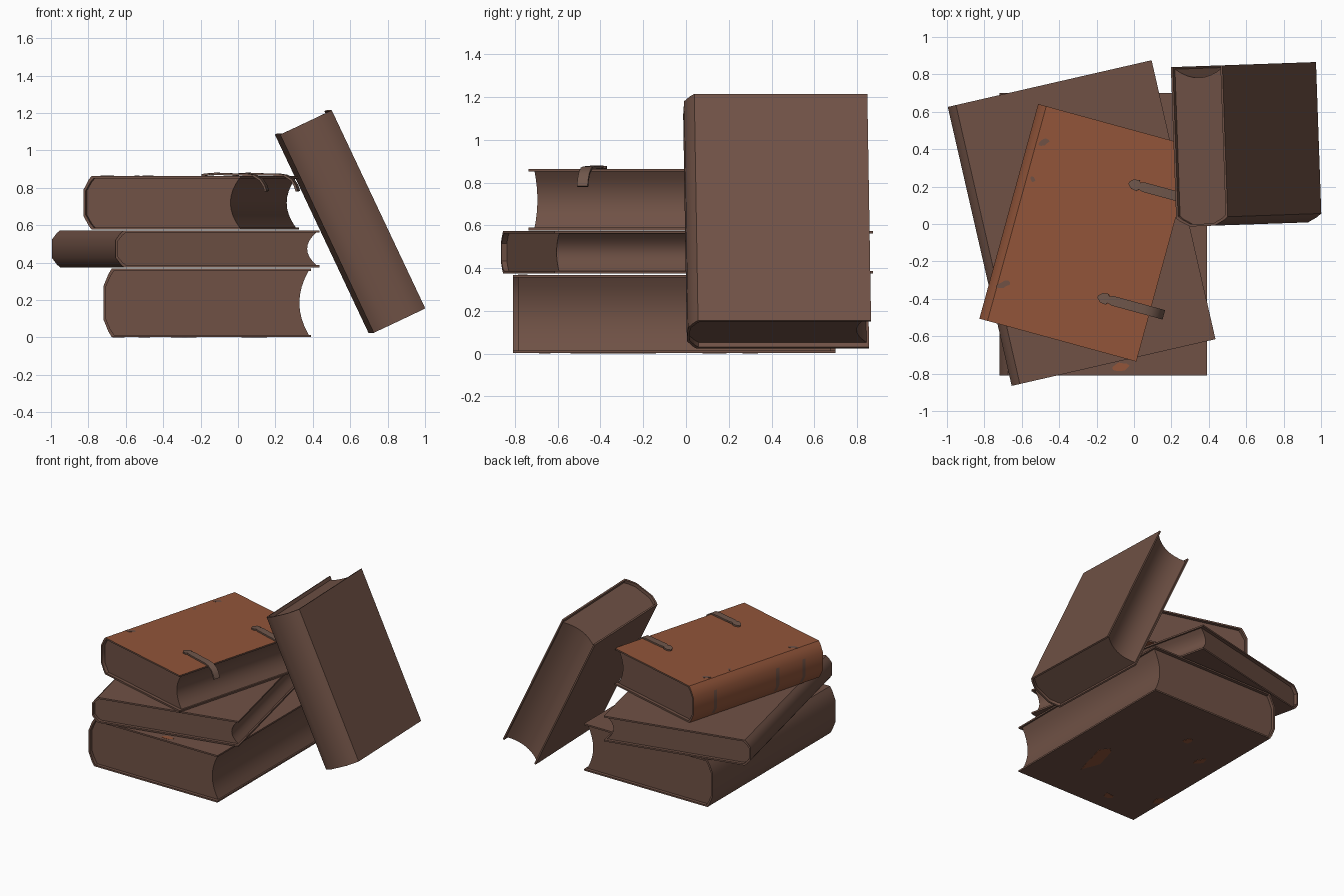
import bpy, bmesh, math, random
from mathutils import Matrix, Vector

if "Cube" in bpy.data.objects:
    bpy.data.objects.remove(bpy.data.objects["Cube"])

random.seed(4)


def material(name, rgb):
    m = bpy.data.materials.new(name)
    m.diffuse_color = (*rgb, 1)
    m.use_nodes = True
    m.node_tree.nodes["Principled BSDF"].inputs["Base Color"].default_value = m.diffuse_color
    return m


BROWN = material("dark brown", (0.160, 0.083, 0.060))
ORANGE = material("russet leather", (0.287, 0.091, 0.042))
STRAP = material("strap brown", (0.160, 0.094, 0.070))


def finish(name, bm, mats, matrix=None, smooth=True):
    bmesh.ops.recalc_face_normals(bm, faces=bm.faces)
    me = bpy.data.meshes.new(name)
    bm.to_mesh(me)
    bm.free()
    for m in mats:
        me.materials.append(m)
    ob = bpy.data.objects.new(name, me)
    bpy.context.collection.objects.link(ob)
    if matrix:
        ob.matrix_world = matrix
    if smooth:
        bpy.ops.object.select_all(action='DESELECT')
        ob.select_set(True)
        bpy.context.view_layer.objects.active = ob
        bpy.ops.object.shade_smooth_by_angle(angle=math.radians(40))
    return ob


def rings(bm, profile, stations):
    """Sweep a closed (x, z) profile along the y stations, return rings and side faces."""
    rs = [[bm.verts.new((x, y, z)) for x, z in profile] for y in stations]
    n, sides = len(profile), []
    for k in range(len(rs) - 1):
        for i in range(n):
            j = (i + 1) % n
            sides.append((k, i, bm.faces.new((rs[k][i], rs[k][j], rs[k + 1][j], rs[k + 1][i]))))
    return rs, sides


def book(name, w, length, t, matrix, outside=BROWN, bands=()):
    """Book lying flat, centred: spine at -x, fore edge at +x, length along y."""
    d, board, lip = 0.045, 0.012, 0.025
    h = t / 2
    spine = [(d, -1), (d * .6, -.84), (0, -.48), (0, .48), (d * .6, .84), (d, 1)]
    outer = [(w / 2, -h)] + [(u - w / 2, v * h) for u, v in spine] + [(w / 2, h)]
    hi = h - board
    inner = [(w / 2, -hi)] + [(u + board - w / 2, v * hi) for u, v in spine] + [(w / 2, hi)]
    n = len(outer)

    # cover: folded boards and rounded spine, with worn bands across the spine
    ys = [-length / 2]
    for b in sorted(bands):
        ys += [b - .014, b + .014]
    ys.append(length / 2)
    bm = bmesh.new()
    rs, sides = rings(bm, outer + inner[::-1], ys)
    for k, i, f in sides:
        worn = k % 2 == 1 and 2 <= i <= 3
        f.material_index = 1 if i < n - 1 and not worn else 0
    for r in (rs[0], rs[-1]):
        for i in range(n - 1):
            bm.faces.new((r[i], r[i + 1], r[2 * n - 2 - i], r[2 * n - 1 - i]))
    finish(name + "_cover", bm, [BROWN, outside], matrix)

    # page block with a hollow fore edge
    arc = []
    for i in range(9):
        s = 1 - i / 4
        arc.append((w / 2 - .012 - .05 * (1 - s * s), s * hi))
    bm = bmesh.new()
    half = length / 2 - lip
    rs, _ = rings(bm, inner[1:-1] + arc, (-half, half))
    for r in (rs[0], rs[-1]):
        bm.faces.new(r)
    finish(name + "_pages", bm, [BROWN], matrix)


def placed(x, y, z, degrees):
    return Matrix.Translation((x, y, z)) @ Matrix.Rotation(math.radians(degrees), 4, 'Z')


# stacked books
book("bottom_book", 1.11, 1.51, .366, placed(-.165, -.055, .185, 0))
book("middle_book", 1.118, 1.53, .198, placed(-.28, .005, .474, 12.9))
top = placed(-.25, -.047, .720, -15.3)
book("top_book", .87, 1.19, .286, top, ORANGE, (.39, -.18, -.42))

# leaning book: spine towards the front
up = Vector((-.427, 0, .904)).normalized()
across = Vector((0, 1, 0))
lean = Matrix((across, up, across.cross(up))).transposed().to_4x4()
yaw = Matrix.Rotation(math.radians(2), 4, 'Z')
book("leaning_book", .855, 1.172, .305, Matrix.Translation((.60, .425, .62)) @ yaw @ lean)

# clasp straps: arrow tip on the cover, loose end drooping past the fore edge
# each station is distance across the book, half width, height
path = [(.145, .006, .146), (.165, .026, .150), (.195, .030, .153), (.205, .018, .153),
        (.225, .026, .155), (.30, .026, .152), (.40, .026, .150), (.44, .026, .144),
        (.475, .026, .122), (.495, .026, .092), (.505, .026, .062)]
for side, label in ((1, "back"), (-1, "front")):
    bm = bmesh.new()
    prev = None
    for i, (u, hw, z) in enumerate(path):
        a, b = path[max(i - 1, 0)], path[min(i + 1, len(path) - 1)]
        nrm = Vector((a[2] - b[2], 0, b[0] - a[0])).normalized() * .006
        c = Vector((u, side * .315, z))
        q = [bm.verts.new(c + Vector((0, sy * hw, 0)) + nrm * sn)
             for sy, sn in ((-1, -1), (1, -1), (1, 1), (-1, 1))]
        if prev:
            for j in range(4):
                bm.faces.new((prev[j], prev[(j + 1) % 4], q[(j + 1) % 4], q[j]))
        else:
            bm.faces.new(q)
        prev = q
    bm.faces.new(prev)
    finish(label + "_clasp_strap", bm, [STRAP], top)


def stain(name, x, y, z, rx, ry, mat, turn=0, flip=False):
    """Thin ragged patch of worn leather."""
    bm = bmesh.new()
    vs = []
    for i in range(11):
        a = math.tau * i / 11 * (-1 if flip else 1)
        r = random.uniform(.65, 1.1)
        vs.append(bm.verts.new((rx * r * math.cos(a), ry * r * math.sin(a), 0)))
    f = bm.faces.new(vs)
    ret = bmesh.ops.extrude_face_region(bm, geom=[f])
    bmesh.ops.translate(bm, vec=(0, 0, .002 if flip else -.002),
                        verts=[v for v in ret["geom"] if isinstance(v, bmesh.types.BMVert)])
    finish(name, bm, [mat], placed(x, y, z, turn), smooth=False)


# worn patches on the top cover
for i, (x, y, rx, ry) in enumerate([(-.48, .44, .035, .02), (-.54, .24, .012, .02),
                                    (-.70, -.325, .04, .02)]):
    stain(f"top_cover_stain_{i + 1}", x, y, .8645, rx, ry, BROWN, 20)
# russet patches on the bottom book
stain("bottom_book_upper_stain", -.07, -.765, .3695, .045, .025, ORANGE, 10)
for i, (x, y, rx, ry, turn) in enumerate([(.08, -.31, .06, .20, -10), (-.50, .13, .03, .06, 20),
                                          (-.32, -.66, .05, .03, 0), (-.64, -.49, .03, .05, 0),
                                          (-.25, .30, .03, .05, 30)]):
    stain(f"underside_stain_{i + 1}", x, y, 0, rx, ry, ORANGE, turn, True)
